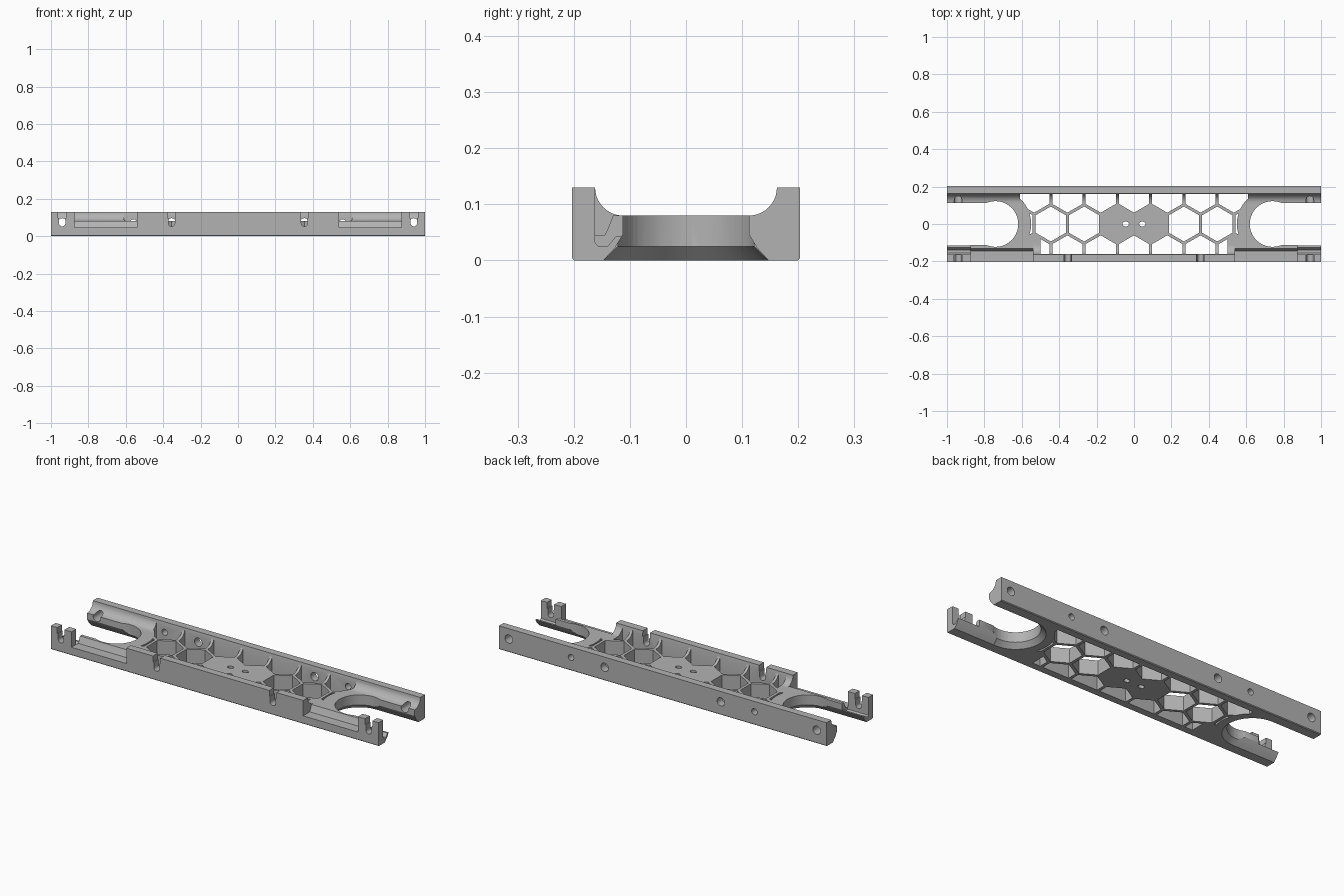
import bpy, bmesh, math
from mathutils import Matrix, Vector

cube = bpy.data.objects.get("Cube")
if cube:
    bpy.data.objects.remove(cube, do_unlink=True)

grey = bpy.data.materials.new("light grey")
grey.use_nodes = True
grey.diffuse_color = (0.45, 0.45, 0.45, 1)
grey.node_tree.nodes["Principled BSDF"].inputs["Base Color"].default_value = grey.diffuse_color

DECK, TOP, HALF, WALL = 0.08, 0.13, 0.203, 0.162


def prism(name, points, axis, lo, hi):
    """Extrude a 2D outline along an axis: x takes (y, z), y takes (x, z), z takes (x, y)."""
    place = {"x": lambda p, t: (t, p[0], p[1]),
             "y": lambda p, t: (p[0], t, p[1]),
             "z": lambda p, t: (p[0], p[1], t)}[axis]
    bm = bmesh.new()
    rings = [[bm.verts.new(place(p, t)) for p in points] for t in (lo, hi)]
    for ring in rings:
        bm.faces.new(ring)
    n = len(points)
    for i in range(n):
        j = (i + 1) % n
        bm.faces.new((rings[0][i], rings[0][j], rings[1][j], rings[1][i]))
    bmesh.ops.recalc_face_normals(bm, faces=bm.faces)
    return to_object(name, bm)


def to_object(name, bm):
    mesh = bpy.data.meshes.new(name)
    bm.to_mesh(mesh)
    bm.free()
    obj = bpy.data.objects.new(name, mesh)
    bpy.context.collection.objects.link(obj)
    return obj


def box(x0, x1, y0, y1, z0, z1):
    return prism("box_cutter", [(x0, y0), (x1, y0), (x1, y1), (x0, y1)], "z", z0, z1)


def circle(cx, cy, r, n=32, start=0.0):
    return [(cx + r * math.cos(start + 2 * math.pi * i / n),
             cy + r * math.sin(start + 2 * math.pi * i / n)) for i in range(n)]


def cone(cx, r0, r1, z0, z1):
    bm = bmesh.new()
    bmesh.ops.create_cone(bm, cap_ends=True, segments=64, radius1=r0, radius2=r1, depth=z1 - z0,
                          matrix=Matrix.Translation(Vector((cx, 0, (z0 + z1) / 2))))
    return to_object("cone_cutter", bm)


def boolean(target, cutter, operation="DIFFERENCE"):
    cutter.hide_render = True
    mod = target.modifiers.new("cut", "BOOLEAN")
    mod.operation, mod.object, mod.solver = operation, cutter, "EXACT"
    bpy.context.view_layer.update()
    evaluated = target.evaluated_get(bpy.context.evaluated_depsgraph_get())
    mesh = bpy.data.meshes.new_from_object(evaluated)
    target.modifiers.clear()
    target.data = mesh
    bpy.data.objects.remove(cutter, do_unlink=True)


# Tray: deck with two side walls and concave inner fillets
fillet_r = WALL - 0.112
fillet = [(0.112 + fillet_r * math.sin(a), TOP - fillet_r * math.cos(a))
          for a in [math.pi / 2 * i / 10 for i in range(11)]]
right_half = [(HALF - 0.004, 0), (HALF, 0.004), (HALF, TOP)] + fillet[::-1]
left_half = [(-y, z) for y, z in right_half[::-1]]
body = prism("tray_body", right_half + left_half, "x", -1, 1)

# Honeycomb openings
pitch = 0.178
row = pitch * math.sqrt(3) / 2
hole_r = (pitch - 0.016) / math.sqrt(3)
cells = [(s * pitch * k, 0) for s in (-1, 1) for k in (1.5, 2.5, 3.5)]
cells += [(pitch * k, s * row) for s in (-1, 1) for k in range(-3, 4)]
for cx, cy in cells:
    hexagon = prism("hex_cutter", circle(cx, cy, hole_r, 6, math.pi / 6), "z", -0.1, 0.3)
    reach = 0.5 if cy < 0 else 0.61
    boolean(hexagon, box(-reach, reach, -0.16, 0.16, -0.2, 0.4), "INTERSECT")
    if abs(cx) > 0.4:
        collar = prism("collar", circle(math.copysign(0.735, cx), 0, 0.185, 64), "z", -0.3, 0.5)
        boolean(hexagon, collar)
    boolean(body, hexagon)

# Small slots in the centre plate
for s in (-1, 1):
    slot = prism("slot_cutter", [(s * 0.045 + x * 1.35, y) for x, y in circle(0, 0, 0.013, 16)],
                 "z", -0.1, 0.3)
    boolean(body, slot)

# End cut-outs, front recesses and clip grooves, mirrored left and right
channel = [(0.112, 0.3), (0.112, 0.047), (0.127, 0.022), (0.149, -0.002), (0.149, -0.1)]
channel += [(-y, z) for y, z in channel[::-1]]
recess = [(-0.3, 0.3), (-0.3, 0.045), (-0.145, 0.045), (-0.14, 0.055),
          (-0.13, DECK), (-0.1, DECK), (-0.1, 0.3)]
groove = [(-WALL, 0.3), (-WALL, 0.032), (-0.156, 0.025), (-0.14, 0.025),
          (-0.125, 0.043), (-0.08, 0.043), (-0.08, 0.3)]
for s in (-1, 1):
    def span(a, b):
        return sorted((s * a, s * b))
    boolean(body, prism("channel_cutter", channel, "x", *span(0.755, 1.1)))
    boolean(body, cone(s * 0.741, 0.122, 0.122, -0.1, 0.3))
    boolean(body, cone(s * 0.741, 0.149, 0.121, -0.002, 0.026))
    boolean(body, prism("recess_cutter", recess, "x", *span(0.54, 0.875)))
    boolean(body, prism("groove_cutter", groove, "x", *span(0.874, 1.1)))

    # Keyhole slots in the front wall
    for x in (0.355, 0.94):
        arc = [(s * x + 0.017 * math.cos(a), 0.069 + 0.017 * math.sin(a))
               for a in [math.pi + math.pi * i / 12 for i in range(13)]]
        outline = arc + [(s * x + 0.017, 0.098), (s * x + 0.022, 0.098), (s * x + 0.022, 0.2),
                         (s * x - 0.022, 0.2), (s * x - 0.022, 0.098), (s * x - 0.017, 0.098)]
        boolean(body, prism("keyhole_cutter", outline, "y", -0.3, -0.125))

    # Round holes through the back wall
    for x, r in ((0.355, 0.023), (0.56, 0.017), (0.94, 0.023)):
        boolean(body, prism("hole_cutter", circle(s * x, 0.073, r, 24), "y", 0.108, 0.3))

body.data.materials.clear()
body.data.materials.append(grey)
for poly in body.data.polygons:
    poly.material_index = 0
bpy.context.view_layer.objects.active = body
body.select_set(True)
bpy.ops.object.shade_smooth_by_angle(angle=math.radians(30))
